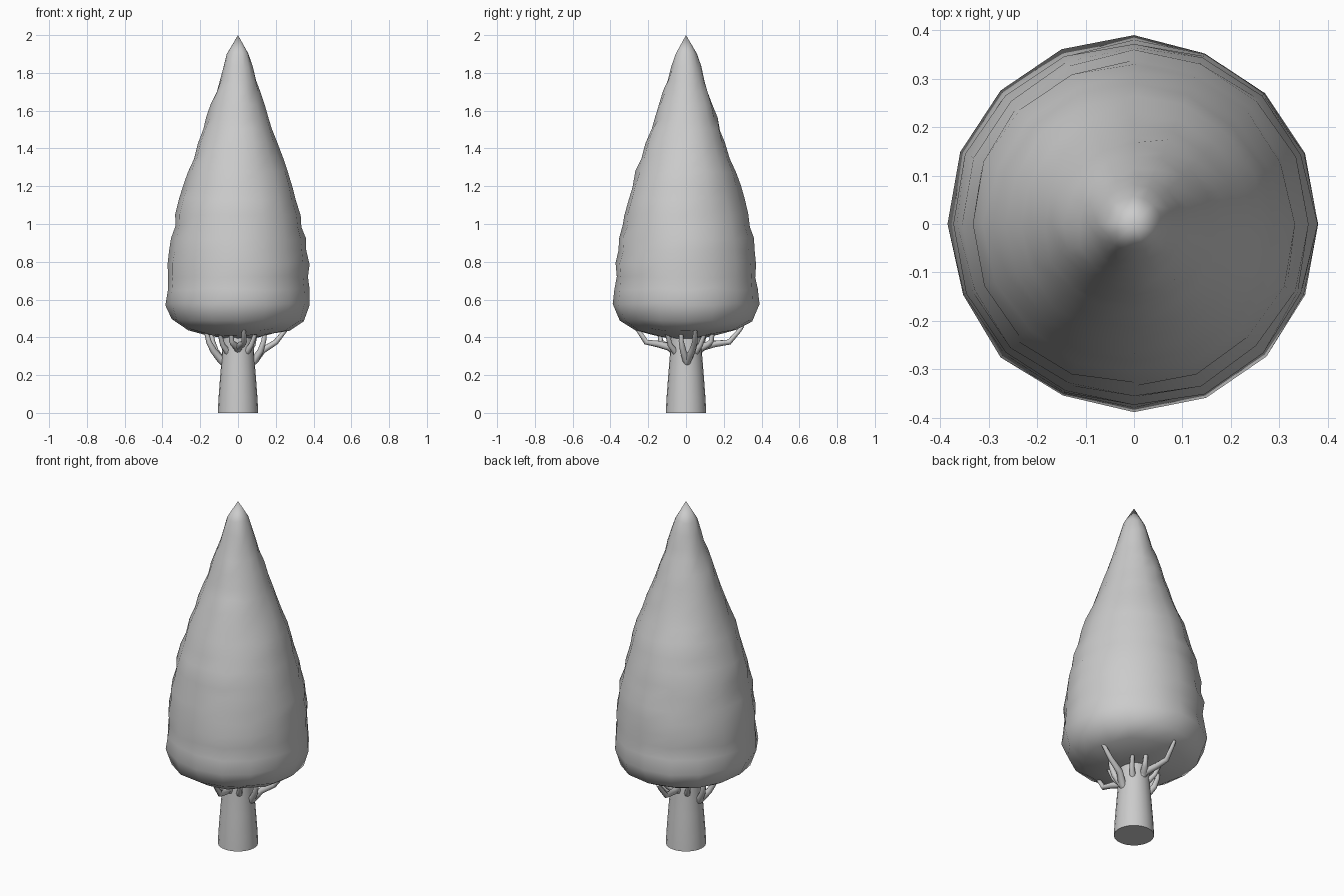
import bpy, bmesh, math, random
from mathutils import Vector

if "Cube" in bpy.data.objects:
    bpy.data.objects.remove(bpy.data.objects["Cube"])

random.seed(4)


def finish(bm, name, angle=None):
    bmesh.ops.recalc_face_normals(bm, faces=bm.faces)
    mesh = bpy.data.meshes.new(name)
    bm.to_mesh(mesh)
    bm.free()
    obj = bpy.data.objects.new(name, mesh)
    bpy.context.collection.objects.link(obj)
    bpy.ops.object.select_all(action='DESELECT')
    obj.select_set(True)
    bpy.context.view_layer.objects.active = obj
    if angle is None:
        bpy.ops.object.shade_smooth()
    else:
        bpy.ops.object.shade_smooth_by_angle(angle=math.radians(angle))
    return obj


def skin_rings(bm, rings):
    # Quads between successive rings of equal length
    n = len(rings[0])
    for a, b in zip(rings, rings[1:]):
        for i in range(n):
            j = (i + 1) % n
            bm.faces.new((a[i], a[j], b[j], b[i]))


def lathe(name, profile, sides, jitter=0.0, tip=None, angle=None):
    bm = bmesh.new()
    rings = []
    for r, z in profile:
        ring = []
        for i in range(sides):
            a = 2 * math.pi * i / sides
            rr = r + random.uniform(-jitter, jitter * 0.6) * min(1, r / 0.12)
            zz = z + random.uniform(-jitter, jitter)
            ring.append(bm.verts.new((rr * math.cos(a), rr * math.sin(a), zz)))
        rings.append(ring)
    skin_rings(bm, rings)
    bm.faces.new(rings[0])
    if tip is None:
        bm.faces.new(rings[-1])
    else:
        top = bm.verts.new((0, 0, tip))
        n = rings[-1]
        for i in range(sides):
            bm.faces.new((n[i], n[(i + 1) % sides], top))
    return finish(bm, name, angle)


def branch(name, points, r0, r1, sides=8):
    bm = bmesh.new()
    pts = [Vector(p) for p in points]
    rings = []
    for k, p in enumerate(pts):
        d = (pts[min(k + 1, len(pts) - 1)] - pts[max(k - 1, 0)]).normalized()
        q = Vector((0, 0, 1)).rotation_difference(d)
        r = r0 + (r1 - r0) * k / (len(pts) - 1)
        rings.append([bm.verts.new(p + q @ Vector((r * math.cos(t), r * math.sin(t), 0)))
                      for t in (2 * math.pi * i / sides for i in range(sides))])
    skin_rings(bm, rings)
    bm.faces.new(rings[0])
    bm.faces.new(rings[-1])
    return finish(bm, name, 50)


# Foliage cone with gently rippled layers
foliage = [(0.09, 0.40), (0.17, 0.415), (0.27, 0.44), (0.355, 0.49), (0.386, 0.575),
           (0.376, 0.655), (0.372, 0.72), (0.376, 0.79), (0.362, 0.86), (0.358, 0.92),
           (0.338, 0.99), (0.333, 1.05), (0.308, 1.13), (0.288, 1.20), (0.266, 1.28),
           (0.238, 1.35), (0.212, 1.43), (0.186, 1.50), (0.166, 1.56), (0.143, 1.63),
           (0.118, 1.70), (0.100, 1.76), (0.080, 1.83), (0.058, 1.90)]
lathe("foliage", foliage, 16, jitter=0.007, tip=2.0)

# Tapered trunk
trunk = [(0.107, 0.0), (0.103, 0.08), (0.094, 0.20), (0.086, 0.30), (0.082, 0.38), (0.075, 0.46)]
lathe("trunk", trunk, 20, angle=40)

# Forked branches around the trunk: direction angle, then start height and reach
for n, (deg, z0, reach) in enumerate([(2, 0.26, 0.25), (88, 0.33, 0.28),
                                      (180, 0.26, 0.17), (268, 0.33, 0.25)]):
    a = math.radians(deg)
    out, side = Vector((math.cos(a), math.sin(a), 0)), Vector((-math.sin(a), math.cos(a), 0))

    def at(r, s, z):
        return out * r + side * s + Vector((0, 0, z))

    mid = 0.13 if z0 < 0.3 else 0.15
    zm = 0.33 if z0 < 0.3 else 0.365
    branch(f"branch_{n + 1}", [at(0.06, 0, z0), at(0.09, 0.005, z0 + 0.02), at(mid, 0.03, zm),
                               at(mid + (reach - mid) * 0.6, 0.04, 0.375), at(reach, 0.04, 0.435),
                               at(reach + 0.02, 0.04, 0.46)], 0.024, 0.008)
    branch(f"branch_fork_{n + 1}", [at(0.085, 0, z0 + 0.015), at(0.12, -0.02, zm),
                                    at(0.135, -0.03, 0.38), at(0.145, -0.03, 0.45)], 0.02, 0.01)
    # Thin twig between the main branches
    a += math.radians(42)
    out, side = Vector((math.cos(a), math.sin(a), 0)), Vector((-math.sin(a), math.cos(a), 0))
    branch(f"twig_{n + 1}", [at(0.07, 0, 0.32), at(0.11, 0, 0.36), at(0.15, 0.01, 0.45)], 0.018, 0.009)
